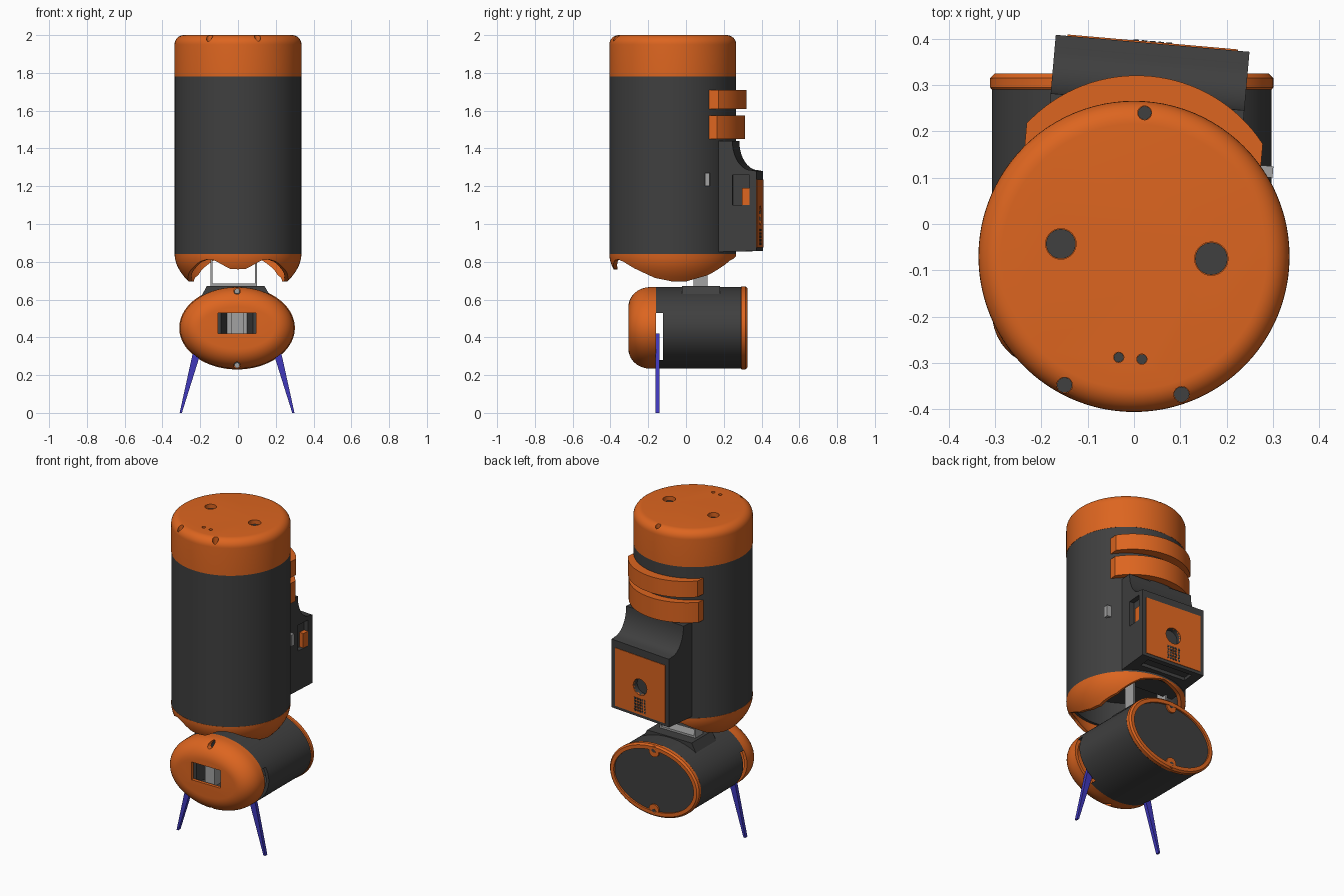
import bpy, bmesh
from math import sin, cos, pi, radians, asin

if "Cube" in bpy.data.objects:
    bpy.data.objects.remove(bpy.data.objects["Cube"])

AXIS_Y = -0.07                      # body axis position in y
HX, HZ, HA, HB = -0.005, 0.45, 0.302, 0.216   # head centre and half-axes


def material(name, rgb):
    m = bpy.data.materials.new(name)
    m.diffuse_color = (*rgb, 1)
    m.use_nodes = True
    m.node_tree.nodes["Principled BSDF"].inputs["Base Color"].default_value = m.diffuse_color
    return m


ORANGE = material("orange", (0.72, 0.13, 0.014))
DARK = material("dark_grey", (0.05, 0.05, 0.05))
BLUE = material("blue", (0.05, 0.04, 0.5))
GREY = material("light_grey", (0.36, 0.36, 0.36))


def loft(name, rings, mat=None, loop=False, back=False):
    """Bridge equal-length rings of points; cap the ends, or join last to first."""
    bm = bmesh.new()
    vs = [[bm.verts.new(p) for p in r] for r in rings]
    n = len(rings[0])
    pairs = list(zip(vs, vs[1:])) + ([(vs[-1], vs[0])] if loop else [])
    for a, b in pairs:
        for i in range(n):
            j = (i + 1) % n
            bm.faces.new((a[i], a[j], b[j], b[i]))
    if not loop:
        bm.faces.new(vs[0])
        bm.faces.new(vs[-1])
    bmesh.ops.recalc_face_normals(bm, faces=bm.faces)
    me = bpy.data.meshes.new(name)
    bm.to_mesh(me)
    bm.free()
    ob = bpy.data.objects.new(name, me)
    bpy.context.collection.objects.link(ob)
    if mat:
        me.materials.append(mat)
    if back:                        # rear gear sits turned about the body axis
        ob.location.y = AXIS_Y
        ob.rotation_euler.z = radians(-5)
    return ob


def prism(name, pts, axis, lo, hi, mat=None, back=False):
    """Extrude a 2D outline along axis 0, 1 or 2."""
    def put(p, h):
        q = list(p)
        q.insert(axis, h)
        return q
    return loft(name, [[put(p, h) for p in pts] for h in (lo, hi)], mat, back=back)


def box(name, x, y, z, mat=None, back=False):
    pts = [(x[0], y[0]), (x[1], y[0]), (x[1], y[1]), (x[0], y[1])]
    return prism(name, pts, 2, z[0], z[1], mat, back)


def cyl(name, u, v, r, axis, lo, hi, mat=None, back=False, n=32):
    pts = [(u + r * cos(2 * pi * i / n), v + r * sin(2 * pi * i / n)) for i in range(n)]
    return prism(name, pts, axis, lo, hi, mat, back)


def lathe(name, profile, mat, n=96):
    return loft(name, [[(r * sin(2 * pi * i / n), AXIS_Y - r * cos(2 * pi * i / n), z)
                        for i in range(n)] for r, z in profile], mat)


def oval(name, profile, mat, loop=False, n=96):
    """Rings of (inset, y) around the head's elliptical section."""
    return loft(name, [[(HX + (HA - d) * cos(2 * pi * i / n), y, HZ + (HB - d) * sin(2 * pi * i / n))
                        for i in range(n)] for d, y in profile], mat, loop)


def select(ob):
    bpy.ops.object.select_all(action='DESELECT')
    ob.select_set(True)
    bpy.context.view_layer.objects.active = ob


def cut(ob, cutters):
    bpy.context.view_layer.update()
    for c in cutters:
        c.hide_render = True
        m = ob.modifiers.new("cut", 'BOOLEAN')
        m.operation, m.solver, m.object = 'DIFFERENCE', 'EXACT', c
        select(ob)
        bpy.ops.object.modifier_apply(modifier=m.name)
    for c in cutters:
        bpy.data.objects.remove(c)


# Main body with a hollow underside
lathe("body", [(0.30, 1.0), (0.30, 0.84), (0.335, 0.84), (0.335, 1.78)], DARK)

# Rounded top cap with holes
R = 0.05
arc = [(0.336 - R + R * cos(a * pi / 16), 2 - R + R * sin(a * pi / 16)) for a in range(9)]
cap = lathe("top_cap", [(0.336, 1.78)] + arc, ORANGE)
holes = [(-0.158, -0.043, 0.033, 0.03), (0.167, -0.075, 0.036, 0.03), (0.023, 0.24, 0.015, 0.04),
         (-0.033, -0.288, 0.011, 0.02), (0.017, -0.292, 0.011, 0.02),
         (-0.15, -0.348, 0.017, 0.05), (0.103, -0.368, 0.017, 0.06)]
cut(cap, [cyl("cutter", x, y, r, 2, 2 - d, 2.1) for x, y, r, d in holes])
for x, y, r, d in holes:
    cyl("hole_floor", x, y, r * 0.97, 2, 1.99 - d, 2.004 - d, DARK)

# Scalloped skirt: lower edge height by angle from the front
EDGE = [(0, .76), (8, .763), (15, .785), (22, .808), (30, .812), (38, .80), (50, .765), (70, .715),
        (90, .695), (105, .695), (130, .73), (155, .805), (180, .835)]


def edge_z(deg):
    for (a, za), (b, zb) in zip(EDGE, EDGE[1:]):
        if deg <= b:
            return za + (zb - za) * (deg - a) / (b - a)
    return EDGE[-1][1]


def skirt_ring(t, wall, n=144):
    ring = []
    for i in range(n):
        f = 2 * pi * i / n
        deg = 360 * i / n
        z = 0.842 + (edge_z(min(deg, 360 - deg)) - 0.842) * t
        r = 0.336 - wall - 0.075 * ((0.842 - z) / 0.147) ** 2
        ring.append((r * sin(f), AXIS_Y - r * cos(f), z))
    return ring


steps = [i / 6 for i in range(7)]
loft("skirt", [skirt_ring(t, 0) for t in steps] + [skirt_ring(t, 0.02) for t in steps[::-1]],
     ORANGE, loop=True)

# Two curved straps on the back
for name, z, off in (("upper_strap", (1.61, 1.71), 0.066), ("lower_strap", (1.45, 1.575), 0.058)):
    half = asin(0.256 / 0.325)
    pts = [(0.325 * sin(a), off + 0.325 * cos(a)) for a in (half * k / 16 for k in range(-16, 17))]
    prism(name, pts + [(0.256, 0.15), (-0.256, 0.15)], 2, z[0], z[1], ORANGE, True)

# Back pack with a concave top
sweep = [(0.435 - 0.1 * sin(a * pi / 20), 1.44 - 0.155 * cos(a * pi / 20)) for a in range(11)]
pack = prism("back_pack", [(0.15, 0.85), (0.462, 0.857), (0.462, 1.28)] + sweep + [(0.15, 1.44)],
             0, -0.21, 0.21, DARK, True)
cut(pack, [box("cutter", (0.18, 0.3), (0.335, 0.425), (1.1, 1.26), back=True),
           cyl("cutter", 0, 1.045, 0.05, 1, 0.43, 0.5, back=True),
           box("cutter", (-0.15, 0.15), (0.36, 0.43), (0.8, 0.875), back=True)])
panel = box("pack_panel", (-0.185, 0.185), (0.45, 0.465), (0.875, 1.235), ORANGE, True)
cut(panel, [cyl("cutter", 0, 1.045, 0.05, 1, 0.43, 0.5, back=True)])
box("side_switch", (0.17, 0.208), (0.385, 0.425), (1.1, 1.19), ORANGE, True)
box("side_connector", (0.24, 0.283), (0.195, 0.22), (1.2, 1.27), GREY, True)

# Speaker grille as a grid of small squares
grille = box("speaker_grille", (-0.042, -0.03), (0.46, 0.467), (0.89, 0.902), DARK, True)
for axis in (0, 2):
    m = grille.modifiers.new("array", 'ARRAY')
    m.count, m.use_relative_offset, m.use_constant_offset = 5, False, True
    m.constant_offset_displace = [0.018 if k == axis else 0 for k in range(3)]

# Neck: sloped mount and U-shaped bracket
prism("neck_mount", [(-0.23, 0.55), (-0.165, 0.672), (0.14, 0.672), (0.21, 0.55)], 1, -0.02, 0.18, DARK)
box("bracket_base", (-0.145, 0.1), (0.04, 0.115), (0.67, 0.684), GREY)
for x in (-0.145, 0.09):
    box("bracket_arm", (x, x + 0.01), (0.04, 0.115), (0.67, 1.0), GREY)

# Head: dark cup, slotted at the sides for the legs
shell = oval("head_body", [(0.02, 0.27), (0.02, -0.16), (0, -0.16), (0, 0.292)], DARK)
cut(shell, [box("cutter", (-0.5, 0.5), (-0.2, -0.122), (0.28, 0.53))])

# Domed front with window and screw holes
Q = [i * pi / 20 for i in range(11)]
outer = [(0.105 * (1 - sin(a)), -0.19 - 0.115 * cos(a)) for a in Q]
inner = [(0.02 + 0.09 * (1 - sin(a)), -0.19 - 0.095 * cos(a)) for a in Q]
dome = oval("head_front", outer + [(0, -0.16), (0.02, -0.16)] + inner[::-1], ORANGE)
cut(dome, [box("cutter", (-0.105, 0.095), (-0.4, -0.2), (0.42, 0.53))] +
    [cyl("cutter", HX, z, 0.017, 1, -0.4, -0.18) for z in (0.645, 0.252)])
for z in (0.645, 0.252):
    cyl("front_screw", HX, z, 0.014, 1, -0.2, -0.165, GREY)

# Mechanism seen through the window
box("window_back", (-0.12, 0.11), (-0.19, -0.175), (0.4, 0.55), GREY)
box("window_block", (-0.038, 0.028), (-0.27, -0.18), (0.40, 0.55), GREY)
for s in (-1, 1):
    prism("window_cheek", [(HX + s * 0.115, -0.28), (HX + s * 0.085, -0.28),
                           (HX + s * 0.05, -0.18), (HX + s * 0.115, -0.18)], 2, 0.4, 0.55, DARK)

# Back rim, panel and screw lugs
oval("head_rim", [(0, 0.29), (-0.004, 0.295), (-0.004, 0.315), (0.006, 0.325),
                  (0.028, 0.325), (0.028, 0.29)], ORANGE, loop=True)
oval("head_back_panel", [(0.027, 0.28), (0.027, 0.314)], DARK)
for s in (-1, 1):
    z = HZ + s * (HB - 0.035)
    cyl("rim_lug", HX, z, 0.034, 1, 0.29, 0.323, ORANGE)
    cyl("rim_screw", HX, z + s * 0.008, 0.014, 1, 0.3, 0.325, DARK)

# Tapered legs
for side, s in (("left_leg", -1), ("right_leg", 1)):
    loft(side, [[(HX + s * x + dx * w, -0.15 + dy * 0.011, z)
                 for dx, dy in ((-1, -1), (1, -1), (1, 1), (-1, 1))]
                for x, w, z in ((0.298, 0.006, 0), (0.218, 0.02, 0.3), (0.186, 0.017, 0.42))], BLUE)

# Smooth shading with crisp edges
for ob in list(bpy.context.scene.objects):
    select(ob)
    bpy.ops.object.shade_smooth_by_angle(angle=radians(30))
